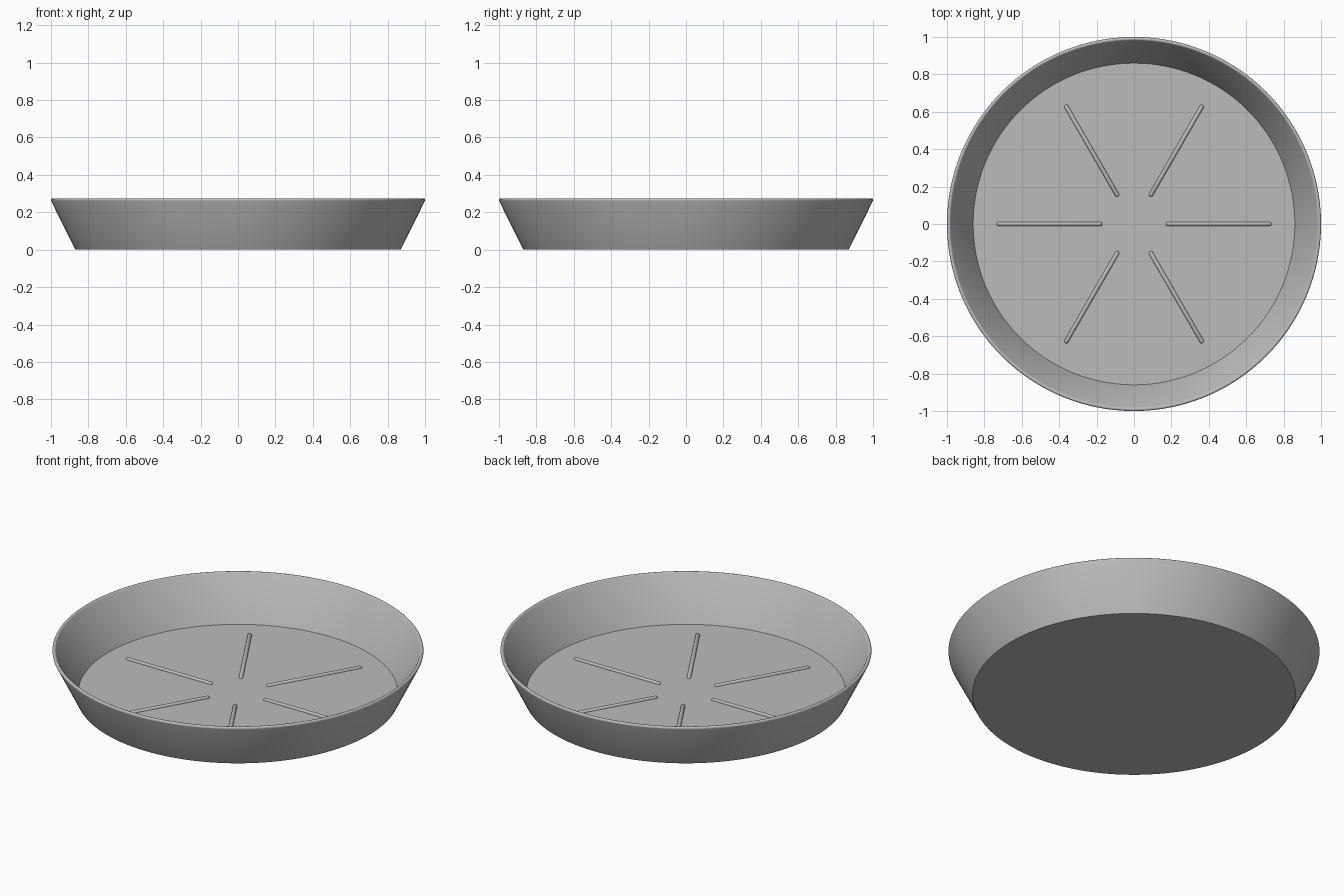
import bpy
import bmesh
from math import pi, cos, sin, radians
from mathutils import Matrix, Vector

cube = bpy.data.objects.get("Cube")
if cube:
    bpy.data.objects.remove(cube, do_unlink=True)

FLOOR = 0.02        # top of the tray floor
HEIGHT = 0.275
RIM = 0.01          # radius of the rounded lip

# Single grey plastic
grey = bpy.data.materials.new("grey_plastic")
grey.use_nodes = True
colour = (0.5, 0.5, 0.5, 1)
grey.diffuse_color = colour
grey.node_tree.nodes["Principled BSDF"].inputs["Base Color"].default_value = colour


def finish(bm, name, angle):
    bmesh.ops.recalc_face_normals(bm, faces=bm.faces)
    mesh = bpy.data.meshes.new(name)
    bm.to_mesh(mesh)
    bm.free()
    mesh.materials.append(grey)
    obj = bpy.data.objects.new(name, mesh)
    bpy.context.collection.objects.link(obj)
    bpy.ops.object.select_all(action='DESELECT')
    obj.select_set(True)
    bpy.context.view_layer.objects.active = obj
    bpy.ops.object.shade_smooth_by_angle(angle=radians(angle))
    return obj


# Saucer: flared wall with rounded lip, lathed around z
profile = [(0, 0), (0.87, 0)]
for i in range(7):
    a = pi * i / 6 - radians(25)
    profile.append((1 - RIM + RIM * cos(a), HEIGHT - RIM + RIM * sin(a)))
profile += [(0.86, FLOOR), (0, FLOOR)]

bm = bmesh.new()
verts = [bm.verts.new((r, 0, z)) for r, z in profile]
edges = [bm.edges.new(pair) for pair in zip(verts, verts[1:])]
bmesh.ops.spin(bm, geom=verts + edges, cent=(0, 0, 0), axis=(0, 0, 1),
               angle=2 * pi, steps=128, use_merge=True)
bmesh.ops.remove_doubles(bm, verts=bm.verts, dist=0.0001)
finish(bm, "saucer", 35)

# Six rounded ribs radiating across the floor
RIB = 0.0115
INNER, OUTER = 0.17, 0.735
for k in range(6):
    bm = bmesh.new()
    bmesh.ops.create_uvsphere(bm, u_segments=16, v_segments=9, radius=RIB,
                              matrix=Matrix.Rotation(pi / 2, 4, 'Y'))
    for v in bm.verts:      # stretch the ball into a capsule
        v.co.x += OUTER - RIB if v.co.x > 0 else INNER + RIB
    bmesh.ops.rotate(bm, verts=bm.verts, cent=Vector(),
                     matrix=Matrix.Rotation(k * pi / 3, 3, 'Z'))
    bmesh.ops.translate(bm, verts=bm.verts, vec=(0, 0, FLOOR))
    finish(bm, f"floor_rib_{k + 1}", 60)
